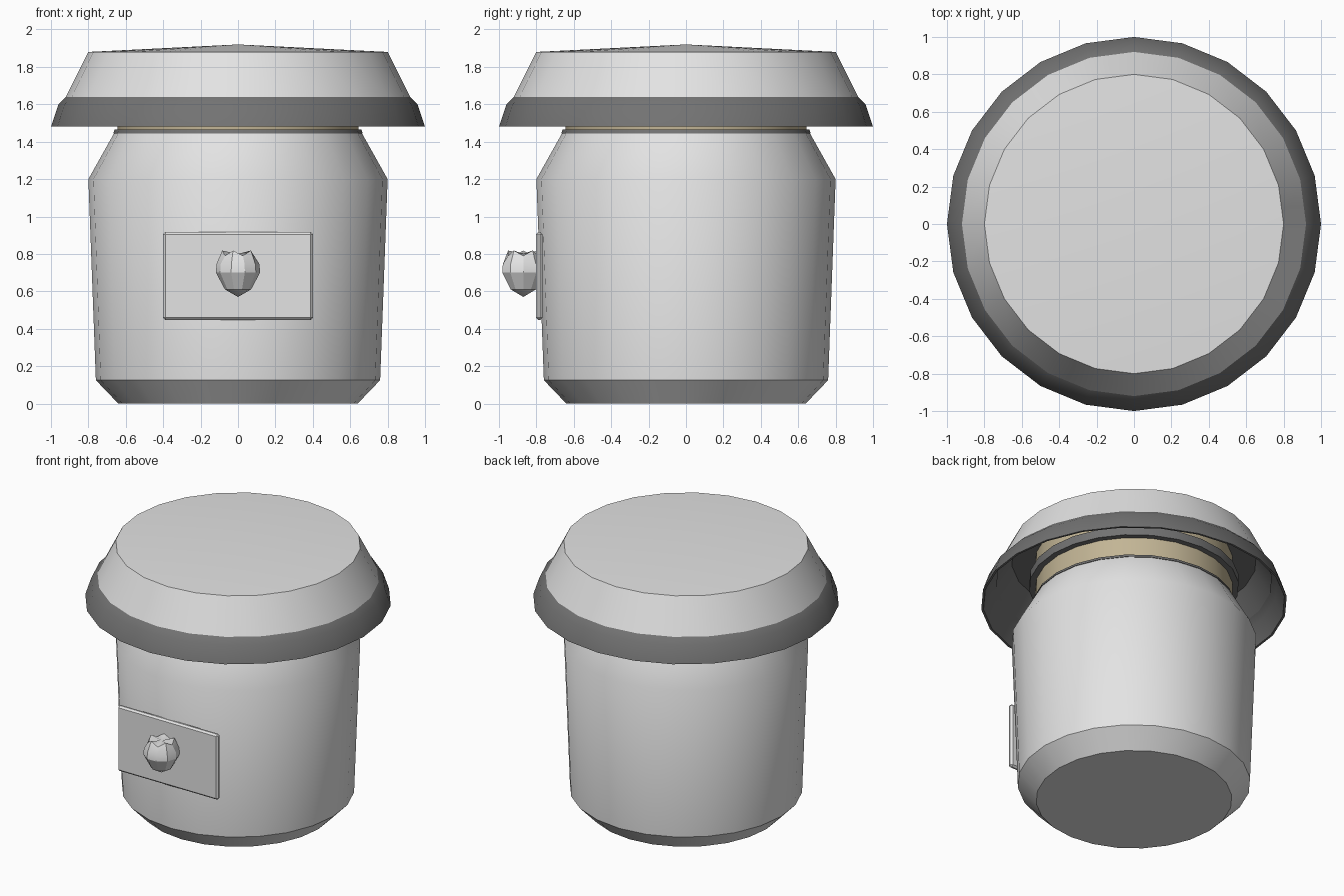
import bpy, bmesh, math

cube = bpy.data.objects.get("Cube")
if cube:
    bpy.data.objects.remove(cube, do_unlink=True)


def material(name, rgb):
    m = bpy.data.materials.new(name)
    m.use_nodes = True
    m.diffuse_color = (*rgb, 1)
    m.node_tree.nodes["Principled BSDF"].inputs["Base Color"].default_value = (*rgb, 1)
    return m


LIGHT = material("light_grey", (0.77, 0.77, 0.77))
DARK = material("dark_grey", (0.17, 0.17, 0.17))
TAN = material("tan", (0.54, 0.46, 0.30))


def finish(name, bm, mat, angle):
    bmesh.ops.recalc_face_normals(bm, faces=bm.faces)
    mesh = bpy.data.meshes.new(name)
    bm.to_mesh(mesh)
    bm.free()
    mesh.materials.append(mat)
    if angle:
        mesh.shade_smooth()
        mesh.set_sharp_from_angle(angle=math.radians(angle))
    obj = bpy.data.objects.new(name, mesh)
    bpy.context.collection.objects.link(obj)
    return obj


def lathe(name, profile, mat, sides=24, closed=False, angle=32):
    """Revolve (radius, height) points around the z axis."""
    bm = bmesh.new()
    rings = []
    for r, z in profile:
        if r == 0:
            rings.append([bm.verts.new((0, 0, z))] * sides)
        else:
            turns = [math.tau * i / sides for i in range(sides)]
            rings.append([bm.verts.new((r * math.cos(a), r * math.sin(a), z)) for a in turns])
    pairs = list(zip(rings, rings[1:]))
    if closed:
        pairs.append((rings[-1], rings[0]))
    for low, high in pairs:
        for i in range(sides):
            j = (i + 1) % sides
            corners = dict.fromkeys((low[i], low[j], high[j], high[i]))
            bm.faces.new(list(corners))
    return finish(name, bm, mat, angle)


def plate(name, size, center, bevel, mat):
    bm = bmesh.new()
    bmesh.ops.create_cube(bm, size=1)
    bmesh.ops.scale(bm, vec=size, verts=bm.verts)
    bmesh.ops.translate(bm, vec=center, verts=bm.verts)
    bmesh.ops.bevel(bm, geom=list(bm.edges), offset=bevel, segments=1, affect="EDGES")
    return finish(name, bm, mat, 0)


# Jar body with chamfered foot and sloping shoulder
lathe("jar_body", [(0, 0), (0.64, 0), (0.76, 0.125), (0.80, 1.2),
                   (0.66, 1.45), (0, 1.45)], LIGHT)

# Stopper in the mouth, with a thin seal and a wider collar inside the lid
lathe("stopper", [(0, 1.44), (0.645, 1.44), (0.645, 1.81), (0, 1.81)], TAN)
lathe("mouth_seal", [(0.63, 1.44), (0.667, 1.445), (0.66, 1.465), (0.63, 1.465)],
      DARK, closed=True)
lathe("stopper_collar", [(0.63, 1.60), (0.685, 1.60), (0.685, 1.66), (0.63, 1.66)],
      DARK, closed=True)

# Lid: top shell, outer rim band and lining
lathe("lid_top", [(0, 1.92), (0.80, 1.88), (0.92, 1.64)], LIGHT)
lathe("lid_rim", [(0.92, 1.64), (0.96, 1.60), (1.0, 1.48), (0.985, 1.48),
                  (0.935, 1.60), (0.90, 1.64)], DARK, closed=True)
lining = lathe("lid_lining", [(0.91, 1.63), (0.80, 1.80), (0, 1.80)], DARK)
lining.data.flip_normals()

# Drawer-like front panel
plate("front_panel", (0.80, 0.035, 0.47), (0, -0.785, 0.682), 0.012, LIGHT)

# Faceted bud-shaped knob with alternating raised petals on top
knob = lathe("front_knob", [(0, 0.57), (0.07, 0.61), (0.118, 0.70), (0.115, 0.745),
                            (0.085, 0.80), (0, 0.80)], LIGHT, sides=10, angle=30)
for v in knob.data.vertices:
    if v.co.z > 0.79 and math.hypot(v.co.x, v.co.y) > 0.01:
        step = round(math.atan2(v.co.y, v.co.x) / math.tau * 10)
        v.co.z += 0.018 if step % 2 else -0.01
knob.location = (0, -0.87, 0)

# Short stem joining knob and panel
plate("knob_stem", (0.07, 0.10, 0.07), (0, -0.83, 0.70), 0.01, LIGHT)
